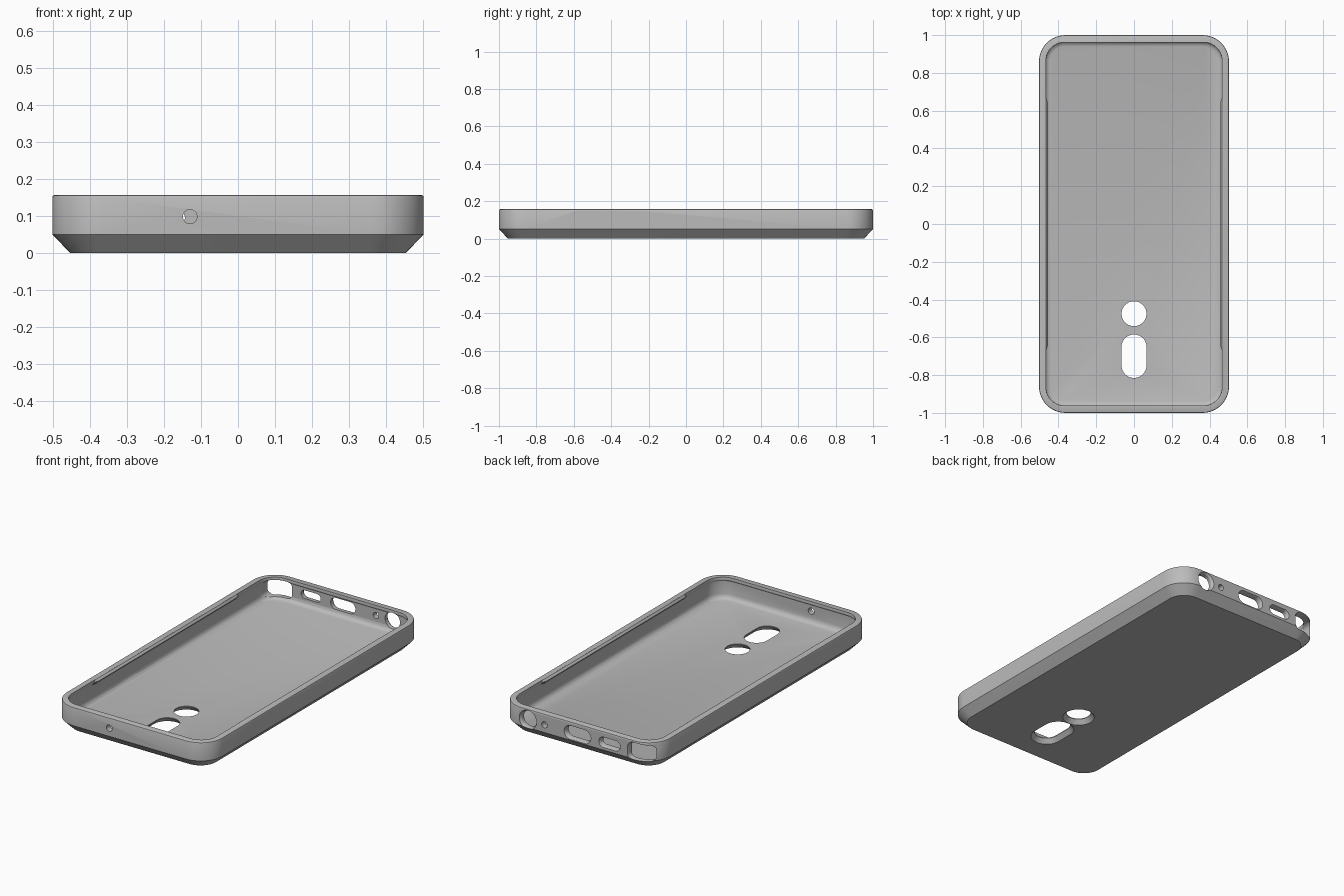
import bpy, bmesh, math
from mathutils import Matrix, Vector

cube = bpy.data.objects.get("Cube")
if cube:
    bpy.data.objects.remove(cube)

grey = bpy.data.materials.new("matte grey")
grey.use_nodes = True
colour = (0.5, 0.5, 0.5, 1)
grey.diffuse_color = colour
grey.node_tree.nodes["Principled BSDF"].inputs["Base Color"].default_value = colour


def rounded(hx, hy, r, steps=10):
    """Outline of a rounded rectangle, anticlockwise."""
    pts = []
    corners = ((1, 1), (-1, 1), (-1, -1), (1, -1))
    for k, (sx, sy) in enumerate(corners):
        for i in range(steps + 1):
            a = math.pi / 2 * (k + i / steps)
            pts.append((sx * (hx - r) + r * math.cos(a), sy * (hy - r) + r * math.sin(a)))
    return pts


def loft(name, layers, matrix=Matrix()):
    """Solid through rounded rectangles, each given as (hx, hy, radius, height)."""
    bm = bmesh.new()
    rings = [[bm.verts.new((x, y, h)) for x, y in rounded(hx, hy, r)]
             for hx, hy, r, h in layers]
    n = len(rings[0])
    for low, high in zip(rings, rings[1:]):
        for i in range(n):
            j = (i + 1) % n
            bm.faces.new((low[i], low[j], high[j], high[i]))
    bm.faces.new(rings[0][::-1])
    bm.faces.new(rings[-1])
    bmesh.ops.remove_doubles(bm, verts=bm.verts, dist=1e-5)
    bm.transform(matrix)
    bmesh.ops.recalc_face_normals(bm, faces=bm.faces)
    mesh = bpy.data.meshes.new(name)
    bm.to_mesh(mesh)
    bm.free()
    obj = bpy.data.objects.new(name, mesh)
    bpy.context.collection.objects.link(obj)
    mesh.materials.append(grey)
    return obj


def opening(name, place, outward, hx, hy, r, flare):
    """Cutter through a wall, widening towards the outside; local y is up on walls."""
    z = Vector(outward)
    y = Vector((0, 0, 1)) if abs(z.z) < 0.5 else Vector((0, 1, 0))
    x = y.cross(z)
    frame = Matrix((x, y, z)).transposed().to_4x4()
    matrix = Matrix.Translation(place) @ frame
    big = (hx + flare, hy + flare, r + flare)
    return loft(name, [(hx, hy, r, -0.12), (hx, hy, r, -0.005 - flare),
                       (*big, 0), (*big, 0.06)], matrix)


# Outer shell: sloped underside edge, straight wall, softened rim
shell = loft("case_shell", [
    (0.455, 0.952, 0.10, 0), (0.503, 1.0, 0.14, 0.05),
    (0.503, 1.0, 0.14, 0.15), (0.501, 0.998, 0.138, 0.155),
    (0.496, 0.993, 0.133, 0.157)])

cutters = [
    # Tray cavity with a curved foot and a slight top lip
    loft("cavity", [
        (0.445, 0.94, 0.08, 0.03), (0.458, 0.953, 0.09, 0.034),
        (0.468, 0.963, 0.10, 0.044), (0.472, 0.967, 0.104, 0.058),
        (0.472, 0.967, 0.104, 0.132), (0.466, 0.961, 0.098, 0.142),
        (0.466, 0.961, 0.098, 0.148), (0.472, 0.967, 0.104, 0.2)]),
    # Long side openings
    opening("left_button_slot", (0.503, -0.42, 0.086), (1, 0, 0), 0.19, 0.054, 0.053, 0.016),
    opening("right_button_slot", (-0.503, -0.375, 0.086), (-1, 0, 0), 0.127, 0.054, 0.053, 0.016),
    # Back end openings
    opening("round_port", (0.32, 1, 0.095), (0, 1, 0), 0.048, 0.048, 0.0479, 0.008),
    opening("back_pinhole", (0.213, 1, 0.095), (0, 1, 0), 0.018, 0.018, 0.0179, 0),
    opening("charging_port", (0, 1, 0.095), (0, 1, 0), 0.08, 0.034, 0.0335, 0.006),
    opening("speaker_slot", (-0.207, 1, 0.095), (0, 1, 0), 0.063, 0.024, 0.0235, 0.006),
    opening("corner_port", (-0.40, 1, 0.092), (0, 1, 0), 0.072, 0.049, 0.03, 0.005),
    # Front pinhole
    opening("front_pinhole", (-0.13, -1, 0.098), (0, -1, 0), 0.019, 0.019, 0.0189, 0),
    # Openings in the floor
    opening("round_window", (0, -0.475, 0), (0, 0, -1), 0.066, 0.066, 0.0659, 0.021),
    opening("long_window", (0, -0.70, 0), (0, 0, -1), 0.066, 0.115, 0.0659, 0.021),
]

for cutter in cutters:
    mod = shell.modifiers.new(cutter.name, 'BOOLEAN')
    mod.operation = 'DIFFERENCE'
    mod.solver = 'EXACT'
    mod.object = cutter
    cutter.hide_render = True

# Bake the cuts and drop the cutters
bpy.context.view_layer.update()
graph = bpy.context.evaluated_depsgraph_get()
baked = bpy.data.meshes.new_from_object(shell.evaluated_get(graph))
shell.modifiers.clear()
shell.data = baked
for cutter in cutters:
    bpy.data.objects.remove(cutter)

# Retaining lips along the long sides, tapering out before the corners
parts = [shell]
for side, name in ((1, "left_lip"), (-1, "right_lip")):
    bm = bmesh.new()
    profile = ((0.48, 0.128), (0.471, 0.128), (0.454, 0.141), (0.454, 0.147), (0.465, 0.1568), (0.48, 0.1568))
    rings = []
    for y, reach in ((-0.68, 0.3), (-0.64, 1), (0.64, 1), (0.68, 0.3)):
        rings.append([bm.verts.new((side * (0.48 - (0.48 - x) * reach), y, z)) for x, z in profile])
    for a, b in zip(rings, rings[1:]):
        for i in range(len(profile)):
            j = (i + 1) % len(profile)
            bm.faces.new((a[i], a[j], b[j], b[i]))
    bm.faces.new(rings[0])
    bm.faces.new(rings[-1])
    bmesh.ops.recalc_face_normals(bm, faces=bm.faces)
    mesh = bpy.data.meshes.new(name)
    bm.to_mesh(mesh)
    bm.free()
    mesh.materials.append(grey)
    lip = bpy.data.objects.new(name, mesh)
    bpy.context.collection.objects.link(lip)
    parts.append(lip)

# Smooth curves, crisp edges
bpy.ops.object.select_all(action='DESELECT')
for part in parts:
    part.select_set(True)
bpy.context.view_layer.objects.active = shell
bpy.ops.object.shade_smooth_by_angle(angle=math.radians(30))
